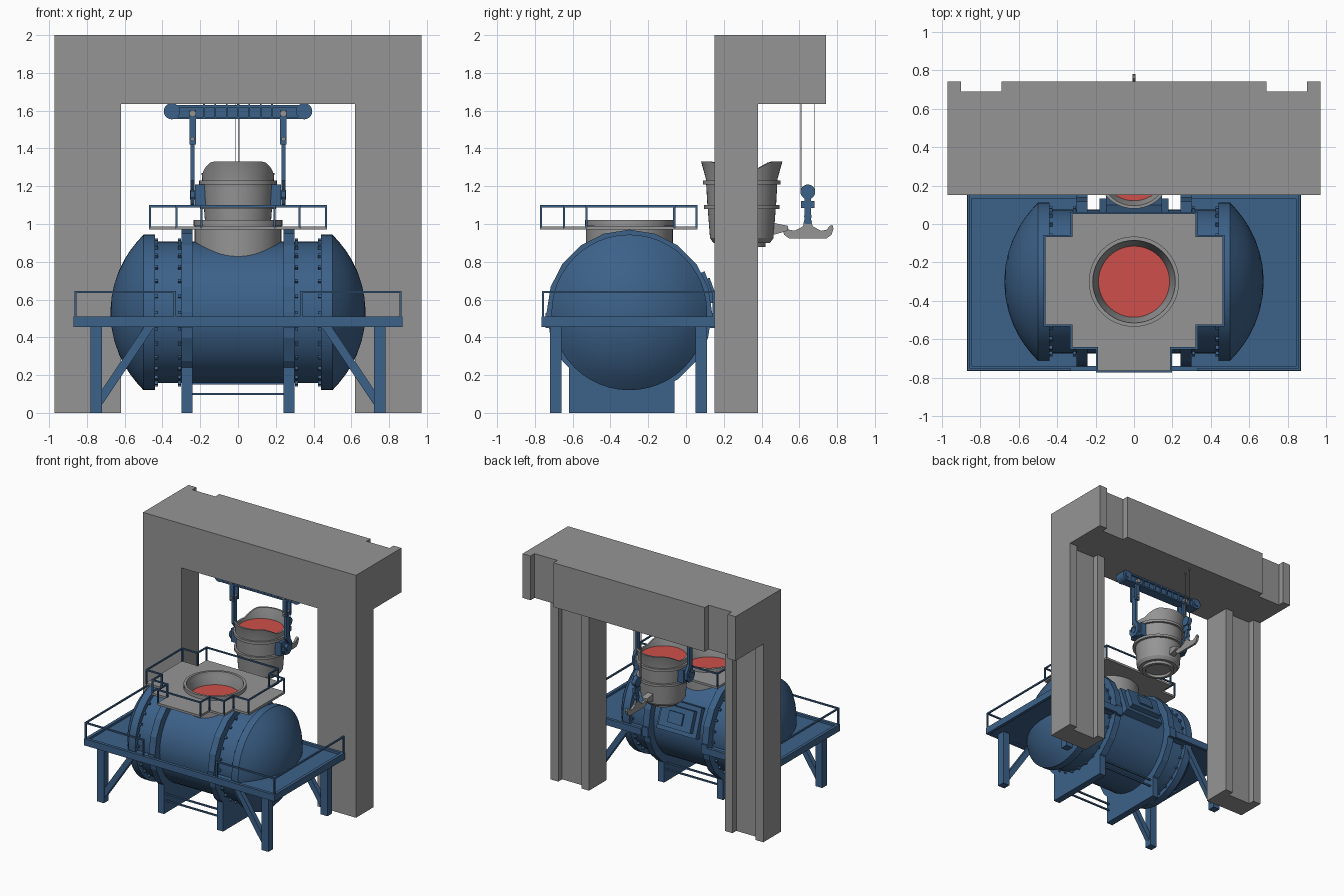
import bpy, bmesh, math
from mathutils import Vector, Matrix

if "Cube" in bpy.data.objects:
    bpy.data.objects.remove(bpy.data.objects["Cube"])


def material(name, rgb):
    m = bpy.data.materials.new(name)
    m.diffuse_color = (*rgb, 1)
    m.use_nodes = True
    m.node_tree.nodes["Principled BSDF"].inputs["Base Color"].default_value = m.diffuse_color
    return m


GREY = material("grey", (0.30, 0.30, 0.30))
BLUE = material("steel blue", (0.045, 0.12, 0.25))
RED = material("molten red", (0.62, 0.08, 0.07))


def finish(name, bm, mat, smooth=False):
    bmesh.ops.recalc_face_normals(bm, faces=bm.faces)
    me = bpy.data.meshes.new(name)
    bm.to_mesh(me)
    bm.free()
    ob = bpy.data.objects.new(name, me)
    bpy.context.collection.objects.link(ob)
    me.materials.append(mat)
    if smooth:
        bpy.ops.object.select_all(action='DESELECT')
        ob.select_set(True)
        bpy.context.view_layer.objects.active = ob
        bpy.ops.object.shade_smooth_by_angle(angle=math.radians(30))
    return ob


def box(bm, x0, x1, y0, y1, z0, z1):
    m = Matrix.Translation(((x0 + x1) / 2, (y0 + y1) / 2, (z0 + z1) / 2))
    bmesh.ops.create_cube(bm, size=1, matrix=m @ Matrix.Diagonal((x1 - x0, y1 - y0, z1 - z0, 1)))


def bar(bm, p, q, w, d=None):
    p, q = Vector(p), Vector(q)
    v = q - p
    m = Matrix.Translation((p + q) / 2) @ v.to_track_quat('Z', 'Y').to_matrix().to_4x4()
    bmesh.ops.create_cube(bm, size=1, matrix=m @ Matrix.Diagonal((w, d or w, v.length, 1)))


def disc(bm, c, r, depth, axis, seg=24):
    rot = {'X': Matrix.Rotation(math.pi / 2, 4, 'Y'), 'Y': Matrix.Rotation(math.pi / 2, 4, 'X'),
           'Z': Matrix()}[axis]
    bmesh.ops.create_cone(bm, cap_ends=True, segments=seg, radius1=r, radius2=r, depth=depth,
                          matrix=Matrix.Translation(c) @ rot)


def prism(bm, pts, off):
    f = bm.faces.new([bm.verts.new(p) for p in pts])
    g = bmesh.ops.extrude_face_region(bm, geom=[f])
    bmesh.ops.translate(bm, vec=off, verts=[v for v in g['geom'] if isinstance(v, bmesh.types.BMVert)])


def lathe(bm, prof, seg, place):
    """prof holds (radius, height); place turns (cos, sin, r, h) into a point."""
    rings = []
    for r, h in prof:
        rings.append([bm.verts.new(place(math.cos(a), math.sin(a), r, h))
                      for a in (2 * math.pi * i / seg for i in range(seg))])
    for a, b in zip(rings, rings[1:]):
        for i in range(seg):
            j = (i + 1) % seg
            bm.faces.new((a[i], a[j], b[j], b[i]))
    return rings


CY, CZ, LY = -0.30, 0.532, 0.295   # vessel axis y and z, ladle axis y

# gantry: grooved columns and a deep overhanging beam
bm = bmesh.new()
for s in (-1, 1):
    prism(bm, [(s * x, y, 0) for x, y in ((.62, .15), (.972, .15), (.972, .38), (.90, .38), (.90, .33),
                                          (.69, .33), (.69, .38), (.62, .38))], (0, 0, 1.64))
half = [(.972, .15), (.972, .742), (.90, .742), (.90, .69), (.69, .69), (.69, .742)]
prism(bm, [(x, y, 1.635) for x, y in half] + [(-x, y, 1.635) for x, y in reversed(half)], (0, 0, .365))
finish("gantry", bm, GREY)

# vessel: cylinder along x with end rings and spherical caps
bm = bmesh.new()
R = .568
side = [(.375, 0), (.375, .44), (.412, .44), (.412, .50)]
side += [(math.sqrt(R * R - (x - .107) ** 2), x) for x in (.535, .57, .60, .63, .655, .669)] + [(.012, .675)]
rings = lathe(bm, [(r, -h) for r, h in side[:0:-1]] + side[1:], 48,
              lambda c, s, r, h: (h, CY + r * c, CZ + r * s))
bm.faces.new(rings[0])
bm.faces.new(rings[-1])
finish("vessel", bm, BLUE, True)

# bands, saddles and bolts
bm = bmesh.new()
for s in (-1, 1):
    x0, x1 = sorted((s * .242, s * .298))
    disc(bm, (s * .27, CY, CZ), .438, .056, 'X', 20)
    box(bm, x0, x1, -.62, -.06, 0, .28)
    box(bm, x0, x1, -.745, .15, .45, .53)
    for i in range(28):
        a = 2 * math.pi * i / 28
        for x in (s * .31, s * .432):
            bar(bm, (x, CY + .36 * math.cos(a), CZ + .36 * math.sin(a)),
                (x, CY + .392 * math.cos(a), CZ + .392 * math.sin(a)), .016)
for y in (-.59, -.09):
    for z in (.10, .155):
        bar(bm, (-.25, y, z), (.25, y, z), .012)
finish("saddle_bands", bm, BLUE)

# tapping box on the back of the vessel
bm = bmesh.new()
tilt = Matrix.Translation((0, .02, .63)) @ Matrix.Rotation(math.radians(20), 4, 'X')
for w, h, y0, y1 in ((.36, .24, -.10, .075), (.29, .17, .05, .115), (.13, .09, .10, .128)):
    bmesh.ops.create_cube(bm, size=1, matrix=tilt @ Matrix.Translation((0, (y0 + y1) / 2, 0))
                          @ Matrix.Diagonal((w, y1 - y0, h, 1)))
finish("tapping_box", bm, BLUE)

# vessel mouth and its melt
bm = bmesh.new()
lathe(bm, [(.23, .70), (.23, .99), (.235, .99), (.235, 1.02), (.215, 1.02), (.21, .99), (.185, .93), (.185, .90)],
      48, lambda c, s, r, h: (r * c, CY + r * s, h))
finish("vessel_mouth", bm, GREY, True)
bm = bmesh.new()
disc(bm, (0, CY, .918), .19, .012, 'Z', 48)
finish("vessel_melt", bm, RED)

# top platform: stepped plate with a round hole for the mouth
half = [(.195, -.772), (.195, -.65), (.33, -.65), (.33, -.53), (.47, -.53), (.47, -.06), (.33, -.06), (.33, .06)]
outline = half + [(-x, y) for x, y in reversed(half)]
bm = bmesh.new()
prism(bm, [(x, y, .97) for x, y in outline], (0, 0, .018))
plate = finish("top_platform", bm, GREY)
bm = bmesh.new()
disc(bm, (0, CY, .98), .228, .3, 'Z', 48)
cutter = finish("mouth_cutter", bm, GREY)
cutter.hide_render = True
cutter.hide_set(True)
mod = plate.modifiers.new("mouth_hole", 'BOOLEAN')
mod.object = cutter
mod.solver = 'EXACT'
bpy.context.view_layer.objects.active = plate
bpy.ops.object.modifier_apply(modifier=mod.name)
bpy.data.objects.remove(cutter)

# top railing
bm = bmesh.new()
pts = [Vector((x * .99, CY + (y - CY) * .99, 0)) for x, y in outline]
for p, q in zip(pts, pts[1:] + pts[:1]):
    bar(bm, p + Vector((0, 0, 1.094)), q + Vector((0, 0, 1.094)), .011)
    bar(bm, p + Vector((0, 0, .98)), p + Vector((0, 0, 1.099)), .011)
finish("top_railing", bm, BLUE)

# lower deck: edge beams, recessed plates, legs, braces and railings
bm = bmesh.new()
box(bm, -.87, .87, -.765, -.74, .455, .51)
for s in (-1, 1):
    def sbox(x0, x1, *yz):
        box(bm, *sorted((s * x0, s * x1)), *yz)
    sbox(.845, .87, -.765, .155, .455, .51)
    sbox(.30, .87, .13, .155, .455, .51)
    sbox(.30, .86, -.75, .14, .465, .492)
    for y in (-.69, .08):
        sbox(.72, .782, y - .031, y + .031, 0, .47)
        bar(bm, (s * .735, y, .06), (s * .46, y, .47), .04, .045)
    path = [(s * .335, -.757), (s * .86, -.757), (s * .86, .147)]
    for x, y in path:
        bar(bm, (x, y, .50), (x, y, .646), .012)
    for p, q in zip(path, path[1:]):
        bar(bm, (*p, .64), (*q, .64), .012)
finish("lower_deck", bm, BLUE)


# ladle: lathe with two raised, flared pouring lips
def ladle_point(c, s, r, h):
    if h > 1.24:
        k = (h - 1.24) / .03 * min(1, max(0, abs(s) - .25) / .5)
        h, r = h + .06 * k, r + .022 * k * abs(s)
    return (r * c, LY + r * s, h)


bm = bmesh.new()
rings = lathe(bm, [(.10, .90), (.10, .878), (.125, .878), (.125, .90), (.15, .90), (.168, .925), (.18, 1.08),
                   (.20, 1.08), (.20, 1.10), (.182, 1.10), (.188, 1.208), (.206, 1.208), (.206, 1.23),
                   (.19, 1.23), (.19, 1.24), (.193, 1.27), (.178, 1.27), (.172, 1.24), (.17, 1.20)],
              48, ladle_point)
bm.faces.new(rings[0])
finish("ladle", bm, GREY, True)
bm = bmesh.new()
disc(bm, (0, LY, 1.243), .174, .01, 'Z', 48)
finish("ladle_melt", bm, RED)
bm = bmesh.new()
prism(bm, [(-.025, y, z) for y, z in ((.45, .94), (.49, .95), (.54, .965), (.54, .99), (.49, 1.0), (.45, 1.01))],
      (.05, 0, 0))
finish("ladle_tilting_lug", bm, GREY)

# trunnion blocks, hanger straps with open hooks, and lifting beam
bm = bmesh.new()
hook = [(.02, 1.45), (.02, 1.24), (.05, 1.19), (.052, 1.13), (.02, 1.10), (-.03, 1.105), (-.052, 1.14),
        (-.05, 1.175), (-.035, 1.175), (-.028, 1.145), (0, 1.13), (.024, 1.15), (.02, 1.18), (-.02, 1.23),
        (-.02, 1.45)]
for s in (-1, 1):
    box(bm, *sorted((s * .17, s * .228)), LY - .06, LY + .06, 1.10, 1.21)
    disc(bm, (s * .22, LY, 1.155), .024, .07, 'X')
    prism(bm, [(s * .24 - .011, LY + y, z) for y, z in hook], (.022, 0, 0))
    for y in (-.027, .027):
        box(bm, s * .24 - .018, s * .24 + .018, LY + y - .008, LY + y + .008, 1.42, 1.60)
    disc(bm, (s * .35, LY, 1.597), .043, .09, 'Y')
    disc(bm, (s * .35, LY, 1.597), .024, .105, 'Y')
box(bm, -.35, .35, LY - .025, LY + .025, 1.562, 1.622)
for z in (1.555, 1.618):
    box(bm, -.35, .35, LY - .04, LY + .04, z, z + .012)
for i in range(7):
    x = -.18 + .06 * i
    box(bm, x - .004, x + .004, LY - .04, LY + .04, 1.56, 1.636)
finish("lifting_beam", bm, BLUE)
bm = bmesh.new()
for s in (-1, 1):
    disc(bm, (s * .24, LY, 1.585), .018, .10, 'Y')
    disc(bm, (s * .24, LY, 1.45), .011, .09, 'Y')
finish("beam_pins", bm, GREY)

# crane hook: ropes, pulley block and double hook
HY = .645
bm = bmesh.new()
for x, y in ((-.015, HY - .036), (.005, HY + .036)):
    bar(bm, (x, y, 1.17), (x, y, 1.65), .004)
finish("crane_ropes", bm, GREY)
bm = bmesh.new()
disc(bm, (0, HY, 1.17), .039, .035, 'X')
disc(bm, (0, HY, 1.04), .02, .03, 'X', 12)
box(bm, -.012, .012, HY - .035, HY + .035, 1.085, 1.122)
box(bm, -.01, .01, HY - .018, HY + .018, 1.0, 1.17)
finish("pulley_block", bm, BLUE)
bm = bmesh.new()
half = [(.02, 1.02), (.025, .988), (.07, .964), (.10, .97), (.115, .99), (.13, .995), (.136, .975),
        (.125, .943), (.10, .924)]
prism(bm, [(-.009, HY + y, z) for y, z in half] + [(-.009, HY - y, z) for y, z in reversed(half)], (.018, 0, 0))
finish("crane_hook", bm, GREY)
